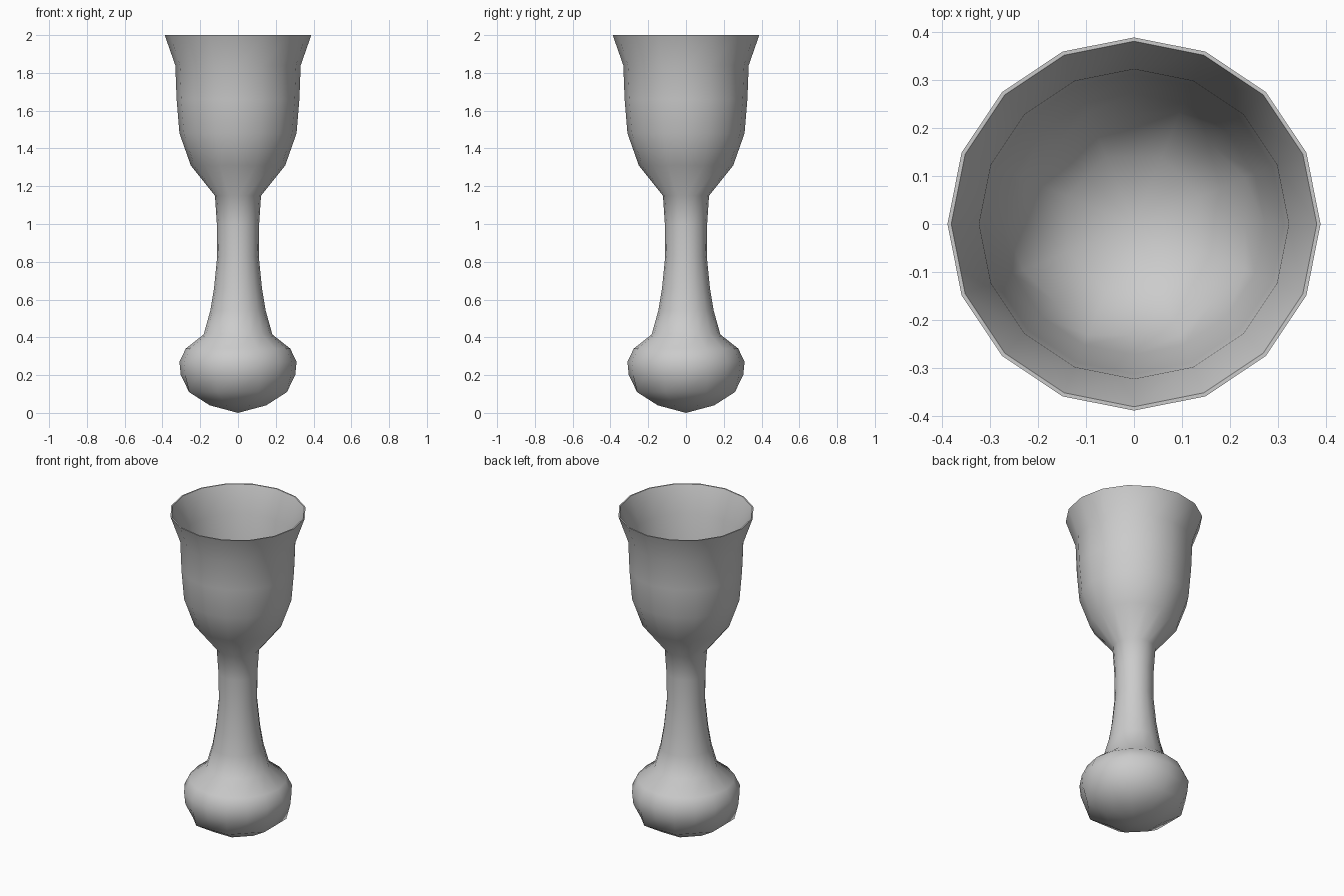
import bpy, bmesh
from math import cos, sin, pi

if "Cube" in bpy.data.objects:
    bpy.data.objects.remove(bpy.data.objects["Cube"])

N = 16

# Profile rings (z, radius, octagonal): knob, stem, bowl, lip, then the inside
rings = [
    (0.04, 0.162, True), (0.11, 0.28, True), (0.20, 0.303, False),
    (0.27, 0.31, False), (0.34, 0.277, False), (0.415, 0.182, False),
    (0.54, 0.147, False), (0.66, 0.127, False), (0.83, 0.11, False),
    (1.00, 0.112, False), (1.15, 0.122, False), (1.31, 0.25, False),
    (1.48, 0.31, False), (1.66, 0.325, False), (1.84, 0.332, False),
    (2.00, 0.388, False),
    (2.00, 0.38, False), (1.84, 0.322, False), (1.66, 0.312, False),
    (1.50, 0.272, False), (1.38, 0.25, True), (1.28, 0.15, True),
]


def add_ring(bm, z, r, octagonal):
    """One 16-point ring; octagonal rings put every other point on a flat side."""
    verts = []
    for i in range(N):
        rad = r * cos(pi / 8) if octagonal and i % 2 == 0 else r
        a = 2 * pi * i / N
        verts.append(bm.verts.new((rad * cos(a), rad * sin(a), z)))
    return verts


bm = bmesh.new()
loops = [add_ring(bm, *ring) for ring in rings]

# Walls between neighbouring rings
for a, b in zip(loops, loops[1:]):
    for i in range(N):
        j = (i + 1) % N
        bm.faces.new((a[i], a[j], b[j], b[i]))

# Pointed underside and the floor inside the bowl
base = bm.verts.new((0, 0, 0))
floor = bm.verts.new((0, 0, 1.24))
for i in range(N):
    j = (i + 1) % N
    bm.faces.new((base, loops[0][j], loops[0][i]))
    bm.faces.new((floor, loops[-1][i], loops[-1][j]))

bmesh.ops.recalc_face_normals(bm, faces=bm.faces)
mesh = bpy.data.meshes.new("goblet")
bm.to_mesh(mesh)
bm.free()
goblet = bpy.data.objects.new("goblet", mesh)
bpy.context.collection.objects.link(goblet)

# Smooth surface with a crisp lip
bpy.context.view_layer.objects.active = goblet
goblet.select_set(True)
bpy.ops.object.shade_smooth_by_angle(angle=pi / 3)
